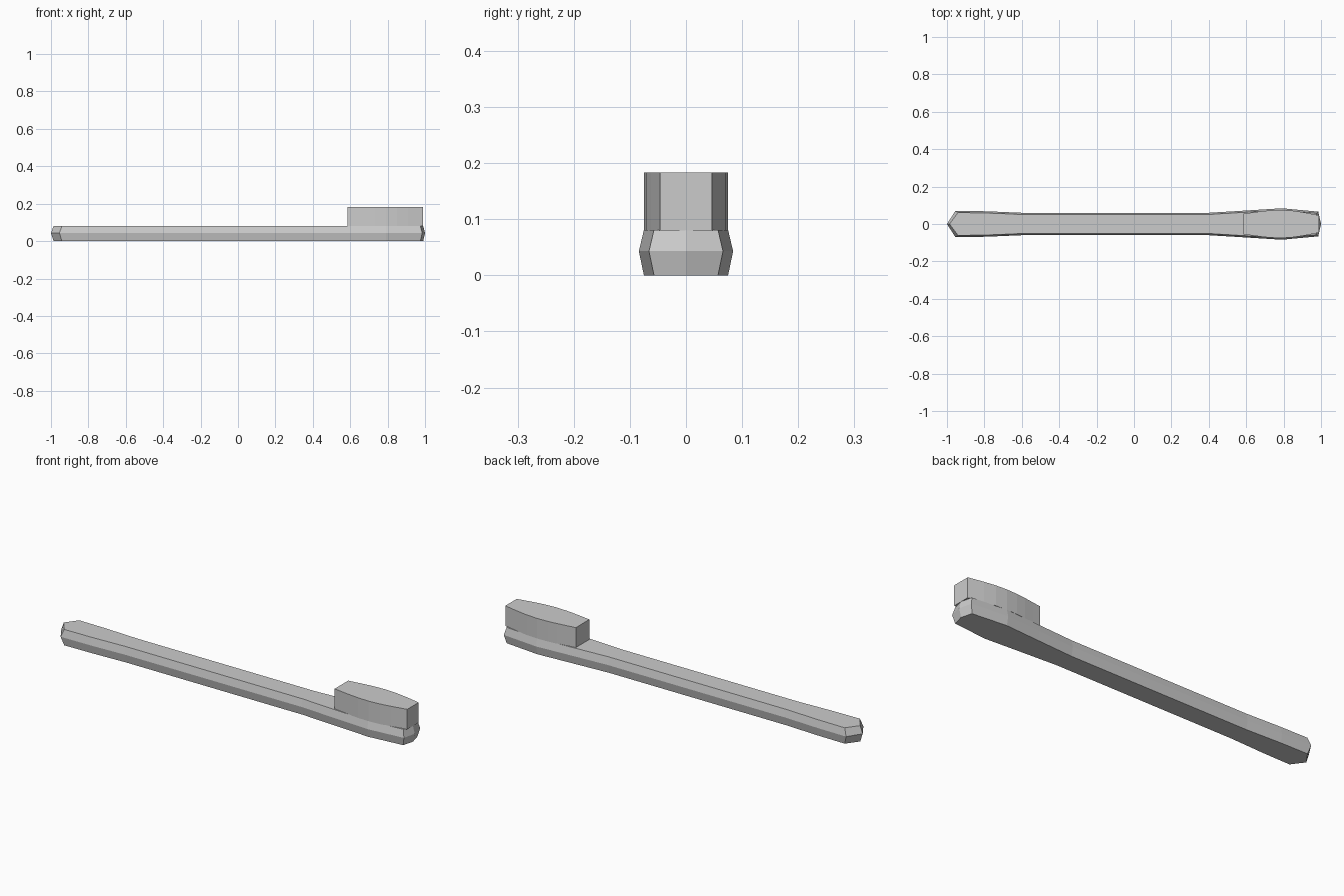
import bpy
import bmesh

cube = bpy.data.objects.get("Cube")
if cube:
    bpy.data.objects.remove(cube)

GREY = (0.6, 0.6, 0.6, 1)
mat = bpy.data.materials.new("plain grey")
mat.use_nodes = True
mat.diffuse_color = GREY
mat.node_tree.nodes["Principled BSDF"].inputs["Base Color"].default_value = GREY


def mirrored(half):
    """Close a +y half outline, tip to tip, into a full loop."""
    return half + [(x, -y) for x, y in reversed(half) if y > 0]


def stack(name, rings):
    """Skin a list of (outline, height) rings and cap both ends."""
    bm = bmesh.new()
    loops = [[bm.verts.new((x, y, z)) for x, y in pts] for pts, z in rings]
    n = len(loops[0])
    for low, high in zip(loops, loops[1:]):
        for i in range(n):
            j = (i + 1) % n
            bm.faces.new((low[i], low[j], high[j], high[i]))
    bm.faces.new(loops[0])
    bm.faces.new(loops[-1])
    bmesh.ops.recalc_face_normals(bm, faces=bm.faces)
    mesh = bpy.data.meshes.new(name)
    bm.to_mesh(mesh)
    bm.free()
    mesh.materials.append(mat)
    obj = bpy.data.objects.new(name, mesh)
    bpy.context.collection.objects.link(obj)
    return obj


# Handle: widest at mid height, bevelled in towards top and bottom
side = [(-1, 0), (-0.955, 0.07), (-0.79, 0.068), (-0.6, 0.06), (0.4, 0.06),
        (0.6, 0.072), (0.79, 0.084), (0.985, 0.066), (1, 0)]


def inset(x, y):
    shift = 0.014 if x < -0.9 else -0.01 if x > 0.9 else 0
    return x + shift, max(0, y - 0.009)


middle = mirrored(side)
edge = mirrored([inset(x, y) for x, y in side])
stack("handle", [(edge, 0), (middle, 0.043), (edge, 0.081)])

# Bristle block: bowed sides, square ends
bow = [(0.585, 0.055), (0.63, 0.061), (0.68, 0.068), (0.73, 0.073),
       (0.79, 0.075), (0.85, 0.071), (0.91, 0.062), (0.99, 0.046)]
outline = mirrored(bow)
stack("bristles", [(outline, 0.08), (outline, 0.183)])
